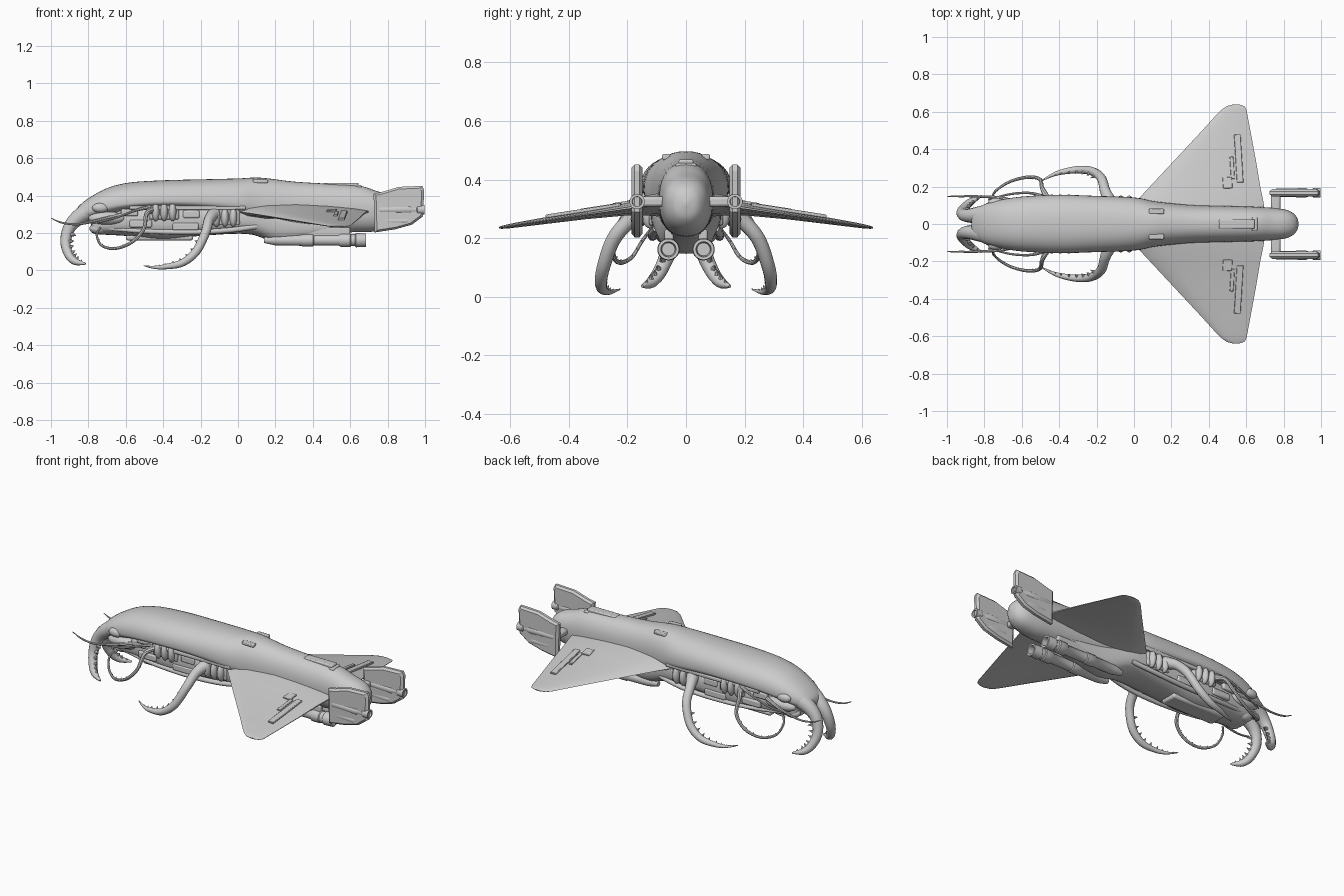
import bpy, bmesh, math
from mathutils import Vector, Matrix

if "Cube" in bpy.data.objects:
    bpy.data.objects.remove(bpy.data.objects["Cube"])


def finish(bm, name, angle=40, bevel=0):
    bmesh.ops.recalc_face_normals(bm, faces=bm.faces)
    me = bpy.data.meshes.new(name)
    bm.to_mesh(me)
    bm.free()
    ob = bpy.data.objects.new(name, me)
    bpy.context.collection.objects.link(ob)
    if bevel:
        m = ob.modifiers.new("bevel", 'BEVEL')
        m.width, m.segments = bevel, 2
    bpy.ops.object.select_all(action='DESELECT')
    ob.select_set(True)
    bpy.context.view_layer.objects.active = ob
    bpy.ops.object.shade_smooth_by_angle(angle=math.radians(angle))
    return ob


def smooth(rows, n):
    """Catmull-Rom interpolation of rows of any length"""
    out = []
    for i in range(len(rows) - 1):
        a, b, c, d = (rows[max(0, min(len(rows) - 1, i + k))] for k in (-1, 0, 1, 2))
        for j in range(n):
            t = j / n
            out.append([0.5 * (2*q + (r-p)*t + (2*p-5*q+4*r-s)*t*t + (3*q-p-3*r+s)*t**3)
                        for p, q, r, s in zip(a, b, c, d)])
    return out + [list(rows[-1])]


def loft(bm, rings):
    vs = [[bm.verts.new(p) for p in r] for r in rings]
    n = len(vs[0])
    for a, b in zip(vs, vs[1:]):
        for i in range(n):
            bm.faces.new((a[i], a[(i+1) % n], b[(i+1) % n], b[i]))
    bm.faces.new(vs[0])
    bm.faces.new(vs[-1])


def hull(name, rows, power=2.3, n=40):
    """rows: x, half width, edge z, height above, depth below"""
    rings = []
    for x, w, z, up, dn in smooth(rows, 6):
        ring = []
        for k in range(n):
            c, s = math.cos(2*math.pi*k/n), math.sin(2*math.pi*k/n)
            h = up if s > 0 else dn
            ring.append((x, w*math.copysign(abs(c)**(2/power), c),
                         z + h*math.copysign(abs(s)**(2/power), s)))
        rings.append(ring)
    bm = bmesh.new()
    loft(bm, rings)
    return finish(bm, name)


def tube(name, rows, side, steps=8, n=12, spikes=0):
    """rows: x, y, z, radius; spikes are small barbs on the inner curve"""
    pts = smooth(rows, steps)
    P = [Vector((p[0], p[1]*side, p[2])) for p in pts]
    bm = bmesh.new()
    rings = []
    centre = sum(P, Vector()) / len(P)
    for i, p in enumerate(P):
        t = (P[min(i+1, len(P)-1)] - P[max(i-1, 0)]).normalized()
        u = t.cross(Vector((0.1, 1, 0.15))).normalized()
        v = t.cross(u)
        r = max(pts[i][3], 0.001)
        rings.append([p + r*(u*math.cos(2*math.pi*k/n) + v*math.sin(2*math.pi*k/n))
                      for k in range(n)])
        if spikes and i > len(P)*0.35 and i % spikes == 0 and i < len(P)-3:
            d = (centre - p).normalized()
            d = (d - t*d.dot(t)).normalized()
            rot = d.to_track_quat('Z', 'Y').to_matrix().to_4x4()
            bmesh.ops.create_cone(bm, cap_ends=True, segments=6, radius1=r*0.6, radius2=0, depth=r*1.3,
                                  matrix=Matrix.Translation(p + d*r*1.2) @ rot)
    loft(bm, rings)
    return finish(bm, name)


def box(name, loc, size, bevel=0.006, rot=None):
    bm = bmesh.new()
    M = Matrix.Translation(loc) @ (rot or Matrix()) @ Matrix.Diagonal((*size, 1))
    bmesh.ops.create_cube(bm, size=1, matrix=M)
    return finish(bm, name, bevel=bevel)


def lathe_x(name, profile, y, z, n=24):
    bm = bmesh.new()
    loft(bm, [[(x, y + r*math.cos(2*math.pi*k/n), z + r*math.sin(2*math.pi*k/n))
               for k in range(n)] for x, r in profile])
    return finish(bm, name)


def ball(name, loc, size):
    bm = bmesh.new()
    bmesh.ops.create_uvsphere(bm, u_segments=20, v_segments=12, radius=1,
                              matrix=Matrix.Translation(loc) @ Matrix.Diagonal((*size, 1)))
    return finish(bm, name)


# Upper shell, running from the head to the rounded tail
hull("upper_shell", [
    (-.87, .035, .30, .012, .02), (-.855, .07, .305, .035, .035), (-.80, .105, .32, .066, .05),
    (-.70, .132, .345, .095, .05), (-.58, .148, .36, .110, .04), (-.4, .156, .37, .112, .04),
    (-.2, .15, .37, .117, .05), (0, .142, .36, .132, .07), (.12, .12, .35, .146, .10),
    (.3, .102, .34, .135, .13), (.5, .096, .33, .133, .125), (.65, .092, .325, .128, .12),
    (.74, .086, .32, .105, .11), (.82, .074, .32, .08, .09), (.865, .045, .32, .048, .055),
    (.88, .006, .32, .008, .008)])
# Underbody
hull("underbody", [
    (-.785, .05, .235, .04, .025), (-.76, .085, .25, .06, .055), (-.6, .11, .27, .07, .085),
    (-.4, .122, .27, .09, .105), (-.2, .122, .27, .09, .085), (.05, .118, .28, .08, .085),
    (.2, .10, .25, .07, .10), (.32, .085, .24, .06, .085), (.5, .07, .24, .05, .05), (.66, .05, .24, .04, .03)], 2.6)
box("belly_plate", (-.42, 0, .175), (.36, .11, .03), .012)
box("dorsal_hatch", (.55, 0, .458), (.19, .05, .022))
box("dorsal_vent", (.645, 0, .447), (.03, .07, .02))

# Wing sections: y, leading x, trailing x, z, thickness
WING = [(.07, -.03, .70, .315, .085), (.13, .02, .69, .312, .07), (.2, .085, .675, .303, .05),
        (.35, .225, .65, .28, .032), (.5, .365, .622, .257, .022), (.58, .437, .607, .245, .017),
        (.61, .467, .602, .24, .014), (.63, .495, .59, .237, .01), (.638, .525, .566, .236, .005)]

for s, side in ((1, "left"), (-1, "right")):
    bm = bmesh.new()
    rings = []
    for y, a, b, z, t in WING:
        top = [(0, 0), (.06, .55), (.2, .9), (.45, 1), (.7, .75), (.9, .4), (1, .12)]
        prof = top + [(u, -h) for u, h in reversed(top[1:])]
        rings.append([(a+(b-a)*u, s*y, z + h*t/2) for u, h in prof])
    loft(bm, rings)
    finish(bm, side + "_wing")

    # Raised wing flaps following the dihedral
    tilt = Matrix.Rotation(s*-math.radians(8.8), 4, 'X')
    for x, y, lx, ly in ((.56, .35, .035, .26), (.525, .30, .02, .12), (.50, .22, .05, .06)):
        z = .303 - (y-.2)*.153 + .019 - (y-.2)*.03
        box(side + "_wing_flap", (x, s*y, z), (lx, ly, .012), .003, tilt @ Matrix.Rotation(s*.06, 4, 'Z'))

    # Tail fin: tapered slab with pod and strut
    outline = [(.725, .41), (.77, .42), (.86, .447), (.985, .452), (.995, .43),
               (.99, .29), (.93, .245), (.84, .22), (.73, .203)]
    c = Vector((.86, .33))
    bm = bmesh.new()
    loft(bm, [[(c.x+(x-c.x)*k, s*(.167+o), c.y+(z-c.y)*k) for x, z in outline]
              for k, o in ((.9, -.019), (1, -.008), (1, .008), (.9, .019))])
    finish(bm, side + "_tail_fin", 25)
    lathe_x(side + "_fin_pod", [(.73, .012), (.76, .022), (.92, .025), (.93, .021), (.955, .021),
            (.96, .026), (.998, .026), (.998, .017), (.97, .015)], s*.167, .325)
    lathe_x(side + "_fin_lower_pod", [(.75, .008), (.79, .02), (.9, .022), (.94, .01)], s*.167, .265)
    box(side + "_fin_strut", (.757, s*.115, .325), (.05, .10, .035), .01)

    # Underslung engine tube
    lathe_x(side + "_engine", [(.14, .015), (.2, .028), (.34, .03), (.345, .034), (.40, .034), (.405, .029),
            (.54, .029), (.55, .037), (.60, .037), (.605, .032), (.625, .032), (.63, .038),
            (.685, .036), (.685, .026), (.64, .022)], s*.06, .162)
    box(side + "_engine_pylon", (.42, s*.058, .205), (.36, .03, .05))

    # Head: eye, jaw, curved mandible, antenna
    ball(side + "_eye", (-.735, s*.115, .335), (.045, .024, .026))
    ball(side + "_cheek", (-.70, s*.095, .28), (.10, .035, .035))
    ball(side + "_jaw", (-.745, s*.05, .225), (.05, .035, .03))
    tube(side + "_mandible", [(-.72, .07, .34, .05), (-.82, .05, .305, .046), (-.895, .045, .24, .035),
         (-.922, .06, .155, .028), (-.905, .09, .085, .024), (-.87, .12, .048, .019),
         (-.815, .15, .036, .005)], s, spikes=4)
    tube(side + "_antenna", [(-.62, .115, .30, .012), (-.72, .14, .275, .009), (-.85, .148, .248, .006),
         (-.94, .148, .255, .005), (-1, .148, .28, .002)], s, n=8)

    # Legs
    tube(side + "_middle_leg", [(-.46, .13, .325, .02), (-.49, .19, .30, .012), (-.505, .24, .22, .01),
         (-.57, .25, .15, .009), (-.66, .228, .117, .008), (-.73, .185, .135, .007),
         (-.755, .15, .19, .006), (-.735, .12, .23, .006)], s, n=8, spikes=4)
    tube(side + "_rear_leg", [(-.13, .12, .30, .036), (-.155, .18, .27, .028), (-.175, .245, .20, .025),
         (-.225, .282, .10, .023), (-.30, .29, .04, .02), (-.39, .277, .02, .014),
         (-.45, .255, .017, .008), (-.505, .225, .026, .002)], s, spikes=4)
    tube(side + "_slim_feeler", [(-.47, .14, .34, .012), (-.55, .165, .32, .007), (-.66, .16, .28, .006),
         (-.78, .13, .25, .004)], s, n=8)

    # Ribbed leg mounts and side machinery
    for x0, z, yy in ((-.44, .315, .128), (-.115, .285, .122)):
        box(side + "_leg_mount", (x0+.045, s*(yy-.02), z), (.16, .05, .085), .01)
        for k in range(3):
            ball(side + "_mount_rib", (x0 + k*.045, s*yy, z), (.021, .03, .052))
    box(side + "_side_rail", (-.27, s*.125, .335), (.62, .03, .022))
    for x, z, w in ((-.58, .31, .09), (-.52, .25, .12), (-.25, .30, .09), (-.28, .235, .14)):
        box(side + "_side_panel", (x, s*.112, z), (w, .03, .04), .008)
    tube(side + "_belly_hose", [(.1, .10, .235, .014), (-.05, .115, .215, .014), (-.25, .115, .205, .014),
         (-.5, .105, .21, .013), (-.7, .08, .225, .01)], s, n=10)
    # Small dorsal sensor boxes
    box(side + "_dorsal_box", (.12, s*.068, .477), (.08, .028, .02), .005)
